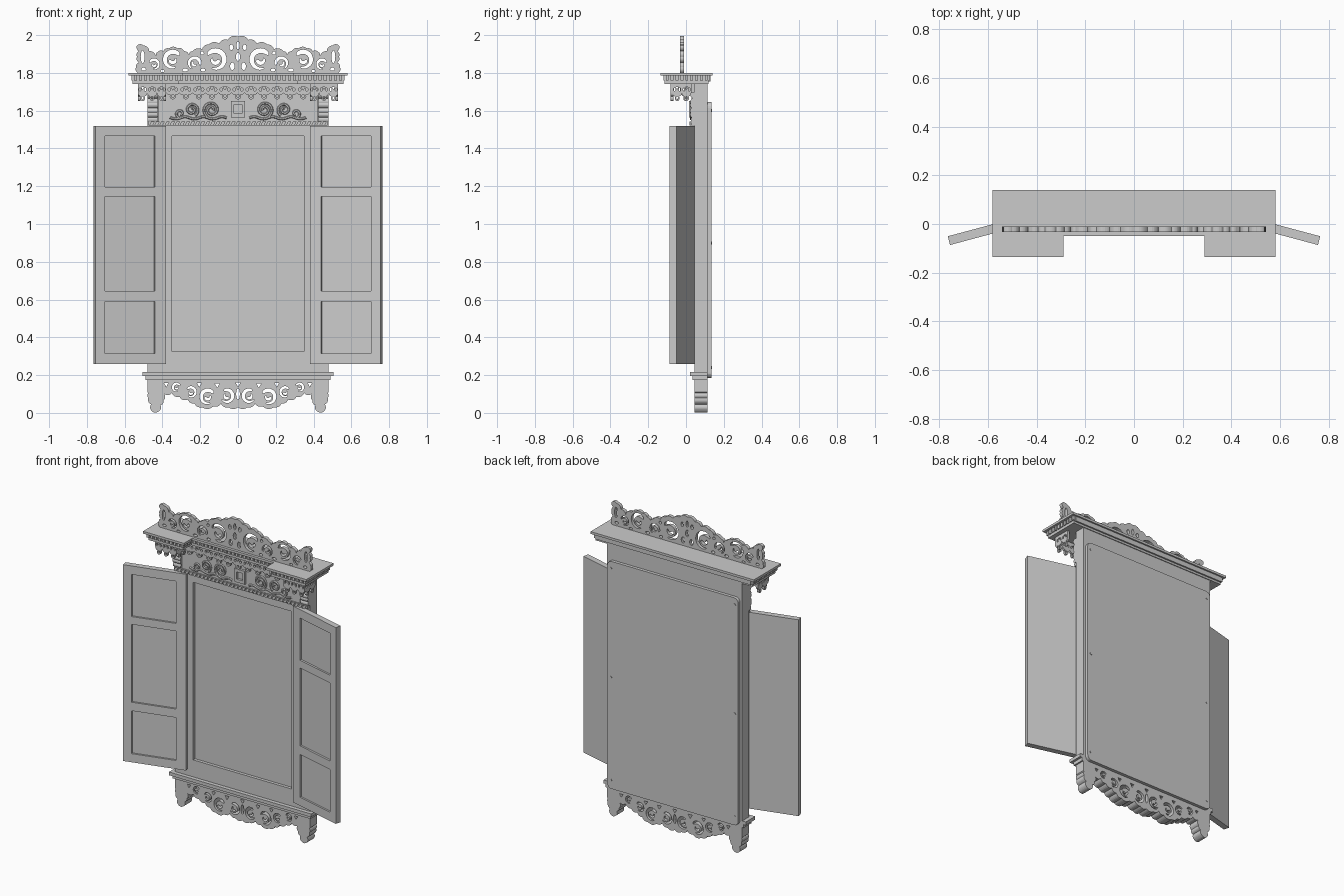
import bpy, bmesh, math
from mathutils import Matrix, Vector

if "Cube" in bpy.data.objects:
    bpy.data.objects.remove(bpy.data.objects["Cube"])

wood = bpy.data.materials.new("plain_grey")
wood.diffuse_color = (0.6, 0.6, 0.6, 1)
wood.use_nodes = True
wood.node_tree.nodes["Principled BSDF"].inputs["Base Color"].default_value = wood.diffuse_color
FRONT = Matrix.Rotation(math.pi / 2, 4, 'X')                       # drawing plane x,z
SIDE = Matrix.Rotation(math.pi / 2, 4, 'Z') @ FRONT                # drawing plane y,z
PLAN = Matrix.Identity(4)                                          # drawing plane x,y


def add_mesh(name, bm):
    bmesh.ops.recalc_face_normals(bm, faces=bm.faces)
    me = bpy.data.meshes.new(name)
    bm.to_mesh(me)
    bm.free()
    me.materials.clear()
    me.materials.append(wood)
    ob = bpy.data.objects.new(name, me)
    bpy.context.collection.objects.link(ob)
    return ob


def curve_mesh(name, cu, matrix):
    """Turn a curve into a mesh part."""
    tmp = bpy.data.objects.new("tmp", cu)
    bpy.context.collection.objects.link(tmp)
    dg = bpy.context.evaluated_depsgraph_get()
    me = bpy.data.meshes.new_from_object(tmp.evaluated_get(dg))
    bpy.data.objects.remove(tmp)
    bm = bmesh.new()
    bm.from_mesh(me)
    bpy.data.meshes.remove(me)
    bmesh.ops.remove_doubles(bm, verts=bm.verts, dist=1e-5)
    bm.transform(matrix)
    for f in bm.faces:
        f.material_index = 0
        f.smooth = False
    return add_mesh(name, bm)


def add_spline(cu, pts, cyclic=True):
    sp = cu.splines.new('POLY')
    sp.points.add(len(pts) - 1)
    for p, q in zip(sp.points, pts):
        p.co = (q[0], q[1], 0, 1)
    sp.use_cyclic_u = cyclic


def plate(name, outline, holes, thick, orient, loc):
    """Flat fretwork board: outline with cut-outs, extruded."""
    cu = bpy.data.curves.new(name, 'CURVE')
    cu.dimensions = '2D'
    cu.fill_mode = 'BOTH'
    cu.extrude = thick / 2
    for pts in [outline] + holes:
        add_spline(cu, pts)
    return curve_mesh(name, cu, Matrix.Translation(loc) @ orient)


def boxes(name, items, matrix=PLAN):
    """Boxes given as (x0, x1, y0, y1, z0, z1)."""
    bm = bmesh.new()
    for x0, x1, y0, y1, z0, z1 in items:
        m = Matrix.Translation(((x0 + x1) / 2, (y0 + y1) / 2, (z0 + z1) / 2)) @ \
            Matrix.Diagonal((abs(x1 - x0), y1 - y0, z1 - z0, 1))
        bmesh.ops.create_cube(bm, size=1, matrix=matrix @ m)
    return add_mesh(name, bm)


def rect(x0, x1, z0, z1):
    return [(x0, z0), (x1, z0), (x1, z1), (x0, z1)]


def bulge(pts, k):
    """Replace every edge by a shallow arc, giving a scalloped line."""
    out = []
    for (ax, az), (bx, bz) in zip(pts, pts[1:]):
        dx, dz = bx - ax, bz - az
        for i in range(6):
            t = i / 6
            h = k * 4 * t * (1 - t)
            out.append((ax + dx * t - dz * h, az + dz * t + dx * h))
    return out + [pts[-1]]


def mirrored(half):
    return [(-x, z) for x, z in reversed(half[1:])] + half


def ellipse(cx, cz, rx, rz, n=12):
    return [(cx + rx * math.cos(i * math.tau / n), cz + rz * math.sin(i * math.tau / n)) for i in range(n)]


def tri(cx, cz, s):
    return [(cx - s, cz + s * .7), (cx + s, cz + s * .7), (cx, cz - s)]


def comma(cx, cz, r, a0, a1, w, n=18):
    """Tapering crescent cut-out along an arc."""
    def pt(i, side):
        t = i / n
        a = math.radians(a0 + (a1 - a0) * t)
        rr = r + side * w * math.sqrt(max(0, math.sin(math.pi * t ** .6)))
        return (cx + rr * math.cos(a), cz + rr * math.sin(a))
    return [pt(i, 1) for i in range(n + 1)] + [pt(i, -1) for i in range(n - 1, 0, -1)]


def scroll(cx, cz, r, a, turn=1):
    return [comma(cx, cz, r, a, a + turn * 265, .27 * r),
            comma(cx, cz, .38 * r, a + turn * 150, a + turn * 360, .2 * r)]


def both(holes):
    return holes + [[(-x, z) for x, z in h] for h in holes]


# Frame, recessed window panel and back board
plate("frame", rect(-.48, .48, .215, 1.745), [rect(-.35, .35, .325, 1.465)], .07, FRONT, (0, .08, 0))
boxes("window_panel", [(-.36, .36, .065, .114, .315, 1.475)])
rr = .03
back = []
for cx, cz, a in ((.435, 1.615, 0), (-.435, 1.615, 90), (-.435, .215, 180), (.435, .215, 270)):
    back += [(cx + rr * math.cos(math.radians(a + i * 18)), cz + rr * math.sin(math.radians(a + i * 18))) for i in range(6)]
plate("back_board", back, [], .02, FRONT, (0, .125, 0))
bm = bmesh.new()
for x in (-.44, .44):
    for z in (.24, .9, 1.6):
        bmesh.ops.create_cone(bm, cap_ends=True, segments=12, radius1=.008, radius2=.008, depth=.008,
                              matrix=Matrix.Translation((x, .134, z)) @ FRONT)
add_mesh("back_screws", bm)

# Sill moulding
boxes("sill", [(-.505, .505, .02, .115, .195, .216), (-.49, .49, .035, .115, .174, .196)])

# Shutters, swung open by 15 degrees
for s, side in ((1, "right"), (-1, "left")):
    turn = Matrix.Rotation(math.radians(-15 * s), 4, 'Z')
    hinge = Vector((.39 * s, .05, 0))
    cuts = [rect(.062 * s, .336 * s, a, b) for a, b in ((.315, .59), (.645, 1.145), (1.195, 1.465))]
    plate(side + "_shutter_frame", rect(0, .388 * s, .26, 1.52), cuts, .012,
          turn @ FRONT, hinge + turn @ Vector((0, -.031, 0)))
    boxes(side + "_shutter_back", [(min(0, .388 * s), max(0, .388 * s), -.025, 0, .26, 1.52)],
          Matrix.Translation(hinge) @ turn)

# Bottom apron with legs
edge = bulge([(0, .03), (.05, .03), (.09, .05), (.13, .035), (.19, .03), (.23, .05), (.265, .07), (.31, .085),
              (.35, .105), (.39, .10), (.395, .065), (.41, .04), (.42, .008), (.455, .008), (.46, .045),
              (.475, .08), (.475, .105)], -.2) + [(.48, .11), (.48, .175)]
cuts = (scroll(.06, .09, .032, 60) + scroll(.16, .085, .035, 150, -1) + scroll(.25, .11, .025, 40)
        + scroll(.325, .135, .02, 150, -1) + [tri(.11, .147, .014), tri(.205, .15, .013), tri(.38, .15, .012)])
plate("apron", mirrored(edge), both(cuts) + [ellipse(0, .10, .01, .03), tri(0, .152, .014)],
      .07, FRONT, (0, .08, 0))

# Pierced crest
edge = bulge([(0, 1.992), (.055, 1.975), (.10, 1.955), (.155, 1.95), (.19, 1.925), (.24, 1.915), (.26, 1.895),
              (.285, 1.915), (.32, 1.93), (.365, 1.93), (.395, 1.915), (.425, 1.91), (.435, 1.89), (.47, 1.915),
              (.50, 1.945), (.535, 1.945), (.525, 1.915), (.535, 1.885), (.525, 1.855), (.54, 1.83),
              (.53, 1.799)], .2)
cuts = (scroll(.12, 1.87, .048, 30) + scroll(.23, 1.85, .03, 200, -1) + scroll(.345, 1.87, .042, 150, -1)
        + scroll(.445, 1.845, .025, 20)
        + [ellipse(.505, 1.885, .01, .035), ellipse(.035, 1.935, .01, .015), ellipse(.03, 1.835, .012, .02),
           ellipse(.19, 1.905, .009, .009), ellipse(.185, 1.815, .012, .008), ellipse(.28, 1.815, .015, .008),
           ellipse(.40, 1.81, .012, .006), ellipse(.5, 1.82, .012, .008)])
plate("crest", mirrored(edge), both(cuts) + [ellipse(0, 1.945, .008, .02), ellipse(0, 1.885, .011, .022)],
      .022, FRONT, (0, -.022, 0))


# Cornice layers with two projecting wings
def footprint(e, yb):
    half = [(.29 + e, -.05 + e), (.29 + e, -.135 + e), (.58 - e, -.135 + e), (.58 - e, yb)]
    return [(-x, y) for x, y in reversed(half)] + half


for name, e, yb, z0, z1 in (("cornice_top", 0, .14, 1.785, 1.80), ("cornice_core", .03, .13, 1.755, 1.786),
                            ("cornice_base", .022, .12, 1.742, 1.76)):
    plate(name, footprint(e, yb), [], z1 - z0, PLAN, (0, 0, (z0 + z1) / 2))

# Dentils following the cornice front
fp = footprint(.023, .12)
teeth = []
for (ax, ay), (bx, by) in zip(fp, fp[1:]):
    n = max(2, round(math.hypot(bx - ax, by - ay) / .027))
    for i in range(n + 1):
        x, y = ax + (bx - ax) * i / n, ay + (by - ay) * i / n
        teeth.append((x - .008, x + .008, y - .008, y + .008, 1.759, 1.786))
boxes("cornice_dentils", teeth)


# Hanging lace valances
def lace(name, width, n, orient, loc, low=0.0):
    p = width / n
    line, cuts = [], []
    for i in range(n):
        x = i * p - width / 2
        line += [(x, 1.695), (x + .3 * p, 1.685 - low), (x + .36 * p, 1.663 - low),
                 (x + .64 * p, 1.663 - low), (x + .7 * p, 1.685 - low)]
        cuts += [ellipse(x + .5 * p, 1.678 - low, .1 * p, .008), ellipse(x + .22 * p, 1.712, .1 * p, .009),
                 ellipse(x + .78 * p, 1.712, .1 * p, .009), tri(x + .5 * p, 1.72, .15 * p)]
    line.append((width / 2, 1.695))
    plate(name, bulge(line, -.18) + [(width / 2, 1.743), (-width / 2, 1.743)], cuts, .015, orient, loc)


lace("centre_lace", .76, 11, FRONT, (0, .005, 0))
for s, side in ((1, "right"), (-1, "left")):
    lace(side + "_wing_front_lace", .15, 3, FRONT, (.455 * s, -.075, 0), .01)
    lace(side + "_wing_outer_lace", .10, 2, SIDE, (.5225 * s, -.022, 0), .01)
    lace(side + "_wing_inner_lace", .09, 2, SIDE, (.3875 * s, -.025, 0), .01)
    # Scalloped corner bracket
    prof = bulge([(.024, 1.70), (.035, 1.665), (.024, 1.64), (.03, 1.615), (.024, 1.59), (.03, 1.565), (.03, 1.54)], -.2)
    plate(side + "_bracket", prof + [(.05, 1.54), (.05, 1.70)], [], .055, SIDE, (.4525 * s, 0, 0))

# Frieze board, rope moulding and centre box
boxes("frieze_board", [(-.42, .42, .03, .05, 1.54, 1.742)])
boxes("rope_core", [(-.475, .475, .027, .05, 1.522, 1.542)])
shear = Matrix.Identity(4)
shear[0][2], shear[0][3] = .5, -.5 * 1.532
boxes("rope_beads", [(x * .0268 - .009, x * .0268 + .009, .018, .03, 1.521, 1.543) for x in range(-17, 18)], shear)
plate("frieze_centre_ring", rect(-.037, .037, 1.565, 1.65), [rect(-.02, .02, 1.585, 1.632)], .018, FRONT, (0, .024, 0))

# Carved scrolls on the frieze
cu = bpy.data.curves.new("scrolls", 'CURVE')
cu.dimensions = '3D'
cu.bevel_depth = .007
cu.bevel_resolution = 1
for s in (1, -1):
    for cx, cz, r, a0, a1 in ((.14, 1.605, .044, -60, 560), (.245, 1.605, .036, 240, -300), (.305, 1.585, .026, -90, 250)):
        pts = []
        for i in range(33):
            t = i / 32
            a, q = math.radians(a0 + (a1 - a0) * t), r * (1 - .8 * t)
            pts.append((s * (cx + q * math.cos(a)), cz + q * math.sin(a)))
        add_spline(cu, pts, False)
    add_spline(cu, [(s * (.06 + .3 * i / 24), 1.562 + .006 * math.sin(i * .8)) for i in range(25)], False)
curve_mesh("frieze_scrolls", cu, Matrix.Translation((0, .027, 0)) @ FRONT)
